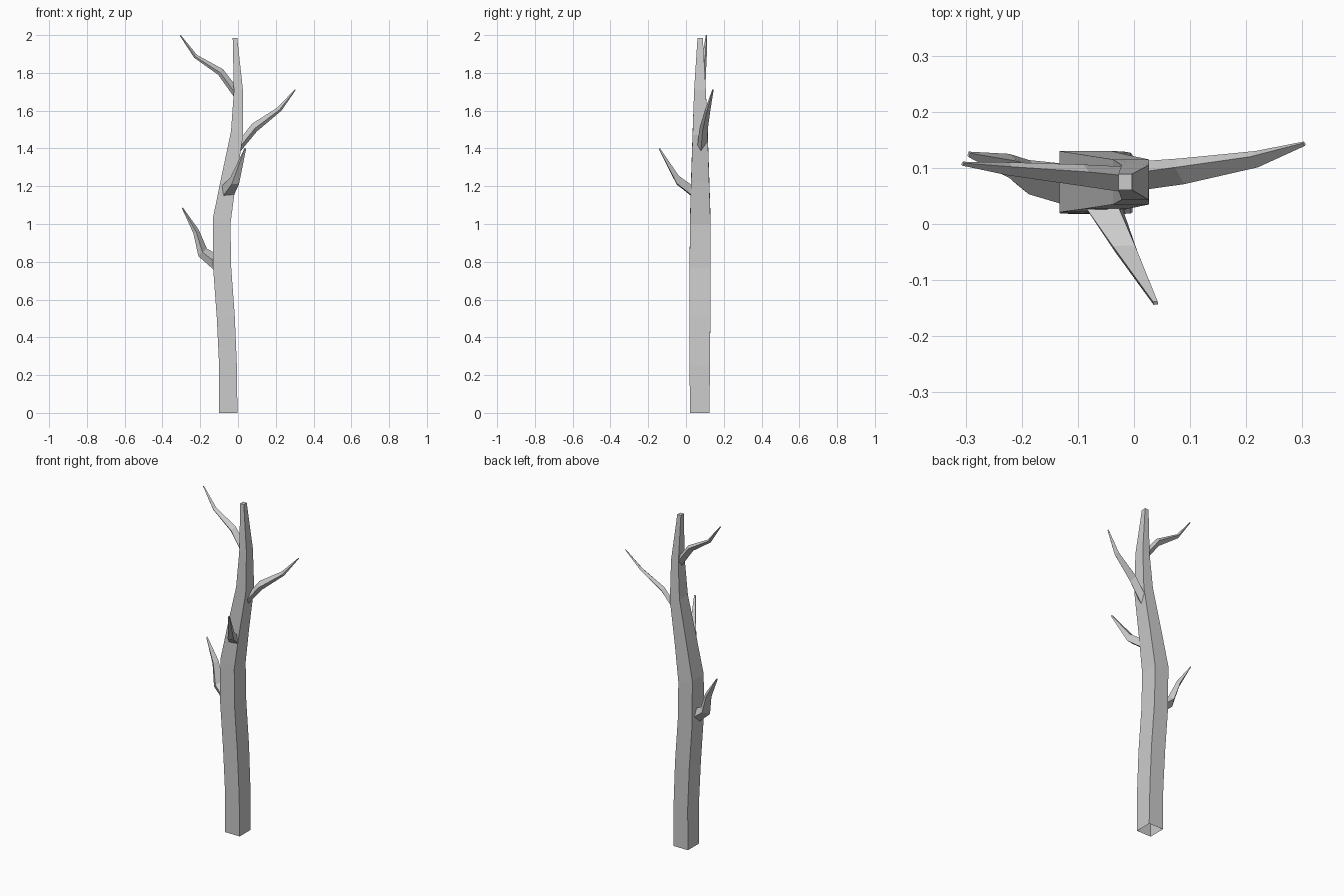
import bpy, bmesh


def lerp(a, b, t):
    return a + (b - a) * t


def limb(name, rings, v_top=1.0, h_front=1.0, swap=False):
    """Loft four-sided rings (u_a, z_a, u_b, z_b, v_min, v_max); root stays open, tip is capped.
    v_top / h_front below 1 twist the section; swap puts u along y instead of x."""
    bm = bmesh.new()
    loops = []
    for ua, za, ub, zb, v0, v1 in rings:
        loop = []
        for h, v in ((1, v_top), (h_front, 0), (0, 1 - v_top), (1 - h_front, 1)):
            u, z, w = lerp(ua, ub, h), lerp(za, zb, h), lerp(v0, v1, v)
            loop.append(bm.verts.new((w, u, z) if swap else (u, w, z)))
        loops.append(loop)
    for a, b in zip(loops, loops[1:]):
        for i in range(4):
            j = (i + 1) % 4
            bm.faces.new((a[i], a[j], b[j], b[i]))
    bm.faces.new(loops[-1])
    bmesh.ops.recalc_face_normals(bm, faces=bm.faces)
    mesh = bpy.data.meshes.new(name)
    bm.to_mesh(mesh)
    bm.free()
    obj = bpy.data.objects.new(name, mesh)
    bpy.context.collection.objects.link(obj)
    return obj


# Trunk: left and right edge of each section, then depth range
limb("trunk", [
    (-0.10, 0.00, -0.003, 0.00, 0.021, 0.124),
    (-0.10, 0.25, -0.006, 0.25, 0.019, 0.127),
    (-0.112, 0.50, -0.017, 0.51, 0.018, 0.129),
    (-0.132, 0.77, -0.036, 0.77, 0.019, 0.130),
    (-0.133, 1.03, -0.040, 1.00, 0.021, 0.130),
    (-0.088, 1.25, -0.011, 1.22, 0.027, 0.123),
    (-0.037, 1.49, 0.027, 1.47, 0.035, 0.115),
    (-0.022, 1.70, 0.026, 1.71, 0.043, 0.105),
    (-0.028, 1.985, -0.004, 1.985, 0.061, 0.089),
])

# Upper left branch
limb("upper_left_branch", [
    (-0.005, 1.65, -0.01, 1.73, 0.055, 0.102),
    (-0.105, 1.79, -0.08, 1.82, 0.068, 0.106),
    (-0.232, 1.88, -0.217, 1.895, 0.087, 0.110),
    (-0.308, 1.997, -0.303, 2.0, 0.104, 0.111),
], 0.65, 0.4)

# Right branch
limb("right_branch", [
    (0.005, 1.375, 0.02, 1.46, 0.060, 0.112),
    (0.10, 1.49, 0.073, 1.53, 0.071, 0.117),
    (0.23, 1.60, 0.207, 1.615, 0.101, 0.130),
    (0.306, 1.71, 0.301, 1.713, 0.139, 0.147),
], 0.65, 0.4)

# Lower left branch
limb("lower_left_branch", [
    (-0.12, 0.75, -0.12, 0.845, 0.033, 0.107),
    (-0.21, 0.83, -0.165, 0.87, 0.053, 0.114),
    (-0.236, 0.95, -0.208, 0.97, 0.082, 0.125),
    (-0.297, 1.083, -0.292, 1.087, 0.119, 0.129),
], 0.7, 0.5)

# Front branch, running towards -y
limb("front_branch", [
    (0.032, 1.145, 0.032, 1.205, -0.088, -0.022),
    (-0.05, 1.21, -0.038, 1.255, -0.038, 0.006),
    (-0.144, 1.397, -0.138, 1.401, 0.034, 0.043),
], 0.9, 0.9, swap=True)
